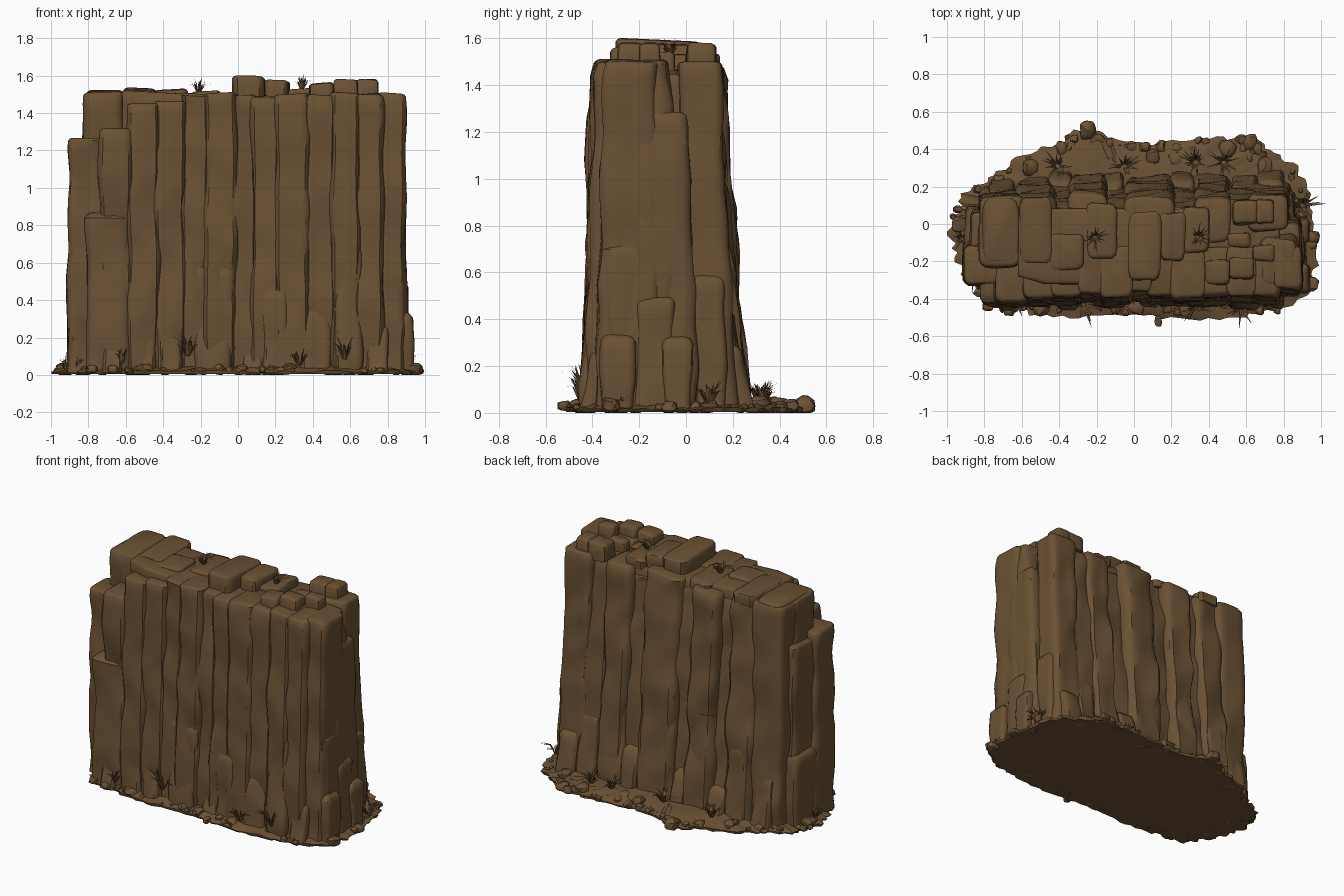
import bpy, bmesh, math, random
from mathutils import Vector, noise

random.seed(7)
brown = bpy.data.materials.new("earth_brown")
brown.diffuse_color = (0.145, 0.082, 0.034, 1)


def finish(name, bm, angle=38):
    bmesh.ops.recalc_face_normals(bm, faces=bm.faces[:])
    me = bpy.data.meshes.new(name)
    bm.to_mesh(me)
    bm.free()
    me.materials.append(brown)
    me.shade_smooth()
    me.set_sharp_from_angle(angle=math.radians(angle))
    ob = bpy.data.objects.new(name, me)
    bpy.context.collection.objects.link(ob)
    return ob


def rough(p, seed):
    # chiselled relief: broad swells plus ridged facets
    q = Vector((p.x * 4.5 + seed, p.y * 4.5, p.z * 3.6 + p.x * 1.5))
    return 0.6 * noise.noise(q) + 1.1 * (noise.voronoi(q)[0][0] - 0.42)


def section(k, n):
    # point k of n round a unit square with clipped corners
    m = n // 4
    t = 2 * (k % m) / m - 1
    c, s = ((t, -1), (1, t), (-t, 1), (-1, -t))[k // m]
    if k % m == 0:
        c, s = c * 0.9, s * 0.9
    return c, s


def column(bm, x0, x1, y0, y1, z0, z1, back=0.0, front=0.0, side=0.0, amp=0.032, n=28, crown=0.014):
    """Upright rough slab; back/front/side = how far the foot spreads, crown = rounding of its top."""
    seed = random.uniform(0, 50)
    cx, cy = (x0 + x1) / 2, (y0 + y1) / 2
    levels = max(2, int((z1 - z0) / 0.045))
    e = min(crown, (z1 - z0) * 0.35)
    specs = [(z0 + (z1 - e - z0) * i / levels, 0) for i in range(levels + 1)]
    specs += [(z1 - e * 0.35, e * 0.45), (z1, e * 1.3)]
    tilt = (random.uniform(-.08, .08), random.uniform(-.05, .05))
    rings = []
    for z, inset in specs:
        f = 1 - (z - z0) / (z1 - z0)
        ring = []
        for k in range(n):
            c, s = section(k, n)
            hx = max(0.01, (x1 - x0) / 2 - inset) + side * f
            hy = max(0.01, (y1 - y0) / 2 - inset)
            p = Vector((cx + c * hx, cy + s * hy + (back * f if s > 0 else -front * f) * abs(s), z))
            d = amp * rough(p, seed) * (0.45 if f < 0.02 else 1)
            p.x += c * d * 0.6
            p.y += s * d
            p.z += (1 - f) ** 3 * (tilt[0] * (p.x - cx) + tilt[1] * (p.y - cy))
            ring.append(bm.verts.new(p))
        rings.append(ring)
    for a, b in zip(rings, rings[1:]):
        for k in range(n):
            bm.faces.new((a[k], a[(k + 1) % n], b[(k + 1) % n], b[k]))
    bm.faces.new(rings[0][::-1])
    bm.faces.new(rings[-1])


def columns(name, specs, **kw):
    bm = bmesh.new()
    for s in specs:
        column(bm, *s, **kw)
    finish(name, bm)


# solid heart of the cliff
columns("cliff_core", [(-0.62, 0.78, -0.32, 0.08, 0.01, 1.485)], back=0.11, amp=0.01, n=40)

# front wall of tall columns: x edges, top heights, setbacks
edges = [-0.58, -0.43, -0.29, -0.17, -0.02, 0.08, 0.21, 0.37, 0.51, 0.64, 0.76, 0.88]
tops = [1.45, 1.46, 1.50, 1.505, 1.50, 1.49, 1.50, 1.495, 1.51, 1.50, 1.505]
setb = [0, .01, .02, .0, .03, .01, 0, .02, .005, .015, .05]
columns("front_columns", [(a - .014, b + .014, -0.39 + s, -0.12, 0.01, t)
                          for a, b, t, s in zip(edges, edges[1:], tops, setb)], front=0.045)

# stepped left end
columns("left_columns", [
    (-0.905, -0.72, -0.32, -0.12, 0.01, 1.265), (-0.74, -0.57, -0.41, -0.15, 0.01, 1.315),
    (-0.825, -0.61, -0.22, 0.02, 0.01, 1.51), (-0.82, -0.60, -0.03, 0.14, 0.01, 1.505),
    (-0.87, -0.74, -0.15, 0.06, 0.01, 1.22)], side=0.006, back=0.04)
columns("left_foot_slabs", [(-0.81, -0.58, -0.40, -0.26, 0.01, 0.87), (-0.90, -0.76, -0.12, 0.10, 0.01, 0.5),
                            (-0.91, -0.80, -0.28, -0.12, 0.01, 0.36)], front=0.04, crown=0.03)

# right end panels
columns("right_columns", [
    (0.68, 0.87, -0.33, -0.08, 0.01, 1.505), (0.62, 0.82, -0.03, 0.15, 0.01, 1.50),
    (0.70, 0.885, -0.22, 0.00, 0.01, 1.28)], side=0.015, back=0.06)
columns("right_foot_slabs", [(0.76, 0.89, -0.33, -0.05, 0.01, 0.74), (0.79, 0.905, -0.21, -0.05, 0.01, 0.50),
                             (0.80, 0.93, -0.10, 0.02, 0.01, 0.33), (0.79, 0.93, -0.36, -0.22, 0.01, 0.34),
                             (0.72, 0.85, 0.03, 0.17, 0.01, 0.6)], side=0.015, crown=0.035)

# back wall: columns that spread towards the foot
bedges = [-0.62, -0.44, -0.33, -0.16, -0.04, 0.20, 0.34, 0.50, 0.65]
btops = [1.50, 1.45, 1.48, 1.44, 1.50, 1.43, 1.48, 1.46]
boff = [0, -.03, .03, -.03, .025, -.03, .01, -.015]
columns("back_columns", [(a - .014, b + .014, -0.1, 0.12 + o, 0.01, t)
                         for a, b, t, o in zip(bedges, bedges[1:], btops, boff)], back=0.12, amp=0.036)
columns("back_ledges", [
    (-0.33, -0.17, 0.05, 0.20, 0.01, 0.70), (-0.05, 0.20, 0.05, 0.19, 0.01, 0.82),
    (0.32, 0.50, 0.05, 0.19, 0.01, 0.66), (0.52, 0.66, 0.05, 0.20, 0.01, 0.45),
    (-0.60, -0.45, 0.05, 0.19, 0.01, 0.55), (-0.78, -0.64, 0.05, 0.18, 0.01, 0.36),
    (0.66, 0.80, 0.08, 0.22, 0.01, 0.30), (0.20, 0.32, 0.08, 0.22, 0.01, 0.32),
    (-0.17, -0.06, 0.08, 0.22, 0.01, 0.26), (-0.45, -0.34, 0.08, 0.22, 0.01, 0.22)], back=0.06, crown=0.035)

# low rounded buttresses leaning on the front foot
columns("front_buttresses", [
    (-0.56, -0.44, -0.40, -0.3, 0.01, 0.33), (-0.42, -0.30, -0.41, -0.3, 0.01, 0.37),
    (-0.24, -0.03, -0.40, -0.3, 0.01, 0.60), (0.02, 0.13, -0.40, -0.3, 0.01, 0.22),
    (0.13, 0.26, -0.40, -0.3, 0.01, 0.48), (0.34, 0.50, -0.40, -0.3, 0.01, 0.38),
    (0.52, 0.66, -0.40, -0.3, 0.01, 0.70), (0.68, 0.80, -0.40, -0.3, 0.01, 0.28),
    (-0.72, -0.62, -0.42, -0.3, 0.01, 0.24)], front=0.05, crown=0.04)

# flat blocks on the summit
columns("summit_blocks", [
    (-0.81, -0.62, -0.20, 0.14, 1.46, 1.52), (-0.61, -0.44, -0.20, 0.14, 1.46, 1.53),
    (-0.45, -0.27, -0.24, -0.05, 1.45, 1.525), (-0.25, -0.09, -0.18, 0.10, 1.45, 1.515),
    (-0.03, 0.14, -0.30, 0.06, 1.46, 1.593), (0.14, 0.27, -0.20, 0.05, 1.46, 1.575),
    (0.26, 0.40, -0.15, 0.08, 1.46, 1.53), (0.38, 0.51, -0.32, -0.20, 1.46, 1.56),
    (0.51, 0.64, -0.29, -0.18, 1.46, 1.58), (0.63, 0.75, -0.20, -0.11, 1.46, 1.58),
    (0.53, 0.66, 0.00, 0.12, 1.46, 1.575), (0.65, 0.75, 0.00, 0.13, 1.46, 1.58),
    (0.50, 0.62, -0.12, -0.05, 1.46, 1.54)], amp=0.018, n=24)

# ragged ground apron
outline = [(-0.99, -0.06), (-0.94, -0.2), (-0.88, -0.33), (-0.78, -0.44), (-0.55, -0.48), (-0.3, -0.50),
           (0.0, -0.49), (0.3, -0.51), (0.6, -0.50), (0.8, -0.46), (0.93, -0.38), (0.98, -0.22), (0.96, 0.0),
           (0.94, 0.13), (0.88, 0.29), (0.77, 0.39), (0.62, 0.46), (0.4, 0.46), (0.1, 0.43), (-0.12, 0.46),
           (-0.25, 0.54), (-0.38, 0.45), (-0.6, 0.37), (-0.75, 0.26), (-0.9, 0.18), (-0.96, 0.06)]
rim = []
for (ax, ay), (bx, by) in zip(outline, outline[1:] + outline[:1]):
    for t in range(6):
        k = 1 + random.uniform(-0.03, 0.022)
        rim.append(((ax + (bx - ax) * t / 6) * k, (ay + (by - ay) * t / 6) * k))
bm = bmesh.new()
layers = [[bm.verts.new((max(-1, min(1, x * s)), y * s, z + (random.uniform(0, .015) if i else 0))) for x, y in rim]
          for i, (s, z) in enumerate([(0.99, 0.004), (1, 0.012), (0.95, 0.022), (0.85, 0.035), (0.7, 0.05)])]
for a, b in zip(layers, layers[1:]):
    for k in range(len(rim)):
        j = (k + 1) % len(rim)
        bm.faces.new((a[k], a[j], b[j], b[k]))
bm.faces.new(layers[0][::-1])
bm.faces.new(layers[-1])
finish("ground_apron", bm)


# loose stones round the foot
def stone(bm, x, y, z, r):
    m = bmesh.ops.create_icosphere(bm, subdivisions=2, radius=r)["verts"]
    seed = random.uniform(0, 90)
    sx, sy = random.uniform(.8, 1.2), random.uniform(.8, 1.2)
    for v in m:
        big = max(abs(c) for c in v.co) / r
        p = v.co / (0.45 + 0.55 * big)
        p *= 0.85 + 0.3 * noise.noise(v.co / r + Vector((seed, 0, 0)))
        v.co = (max(-1, min(1, x + p.x * sx)), y + p.y * sy, max(0.0, z + p.z * 0.85))


bm = bmesh.new()
for i in range(110):
    x, y = random.choice(rim)
    k = random.uniform(0.86, 0.99)
    stone(bm, x * k, y * k, 0.025, random.choice((0.015, 0.02, 0.025, 0.035)))
for x, y, r in [(-0.25, 0.50, 0.055), (-0.78, -0.44, 0.03), (0.13, -0.52, 0.028), (0.28, -0.46, 0.04),
                (-0.5, -0.45, 0.045), (-0.1, -0.45, 0.04), (0.02, -0.45, 0.04), (0.5, 0.4, 0.05),
                (0.1, 0.36, 0.05), (-0.55, 0.30, 0.05), (0.7, 0.30, 0.06), (0.94, -0.32, 0.045),
                (-0.93, 0.0, 0.045), (-0.67, -0.47, 0.03), (0.22, 0.34, 0.05), (0.62, 0.44, 0.04)]:
    stone(bm, x, y, 0.03, r)
finish("loose_stones", bm, 30)


# spiky dry grass tufts made of bent blades
def tuft(bm, x, y, z, h, count=24):
    for i in range(count):
        a = random.uniform(0, 6.283)
        lean = random.uniform(0.2, 0.95)
        l = h * random.uniform(0.65, 1.05)
        out, sidev = Vector((math.cos(a), math.sin(a), 0)), Vector((-math.sin(a), math.cos(a), 0))
        o = Vector((x, y, z)) + out * 0.008
        mid = o + out * l * lean * 0.4 + Vector((0, 0, l * 0.55))
        tip = o + out * l * lean + Vector((0, 0, l * (1.05 - 0.6 * lean)))
        w = h * 0.05
        p = [bm.verts.new(c) for c in (o - sidev * w, o + sidev * w, mid + sidev * w * .8, mid - sidev * w * .8, tip)]
        bm.faces.new(p[:4])
        bm.faces.new((p[3], p[2], p[4]))


bm = bmesh.new()
for x, y, z, h in [(-0.21, -0.07, 1.51, .09), (0.34, -0.07, 1.525, .09), (-0.62, -0.44, .06, .11),
                   (-0.27, -0.43, .10, .15), (0.33, -0.45, .05, .11), (0.57, -0.45, .08, .14),
                   (-0.41, 0.31, .04, .12), (-0.05, 0.31, .04, .12), (0.33, 0.33, .04, .12),
                   (0.48, 0.33, .04, .11), (0.90, 0.10, .03, .13), (-0.92, -0.08, .03, .08),
                   (-0.86, -0.30, .03, .08), (0.92, -0.28, .03, .06)]:
    tuft(bm, x, y, z, h)
finish("grass_tufts", bm)
